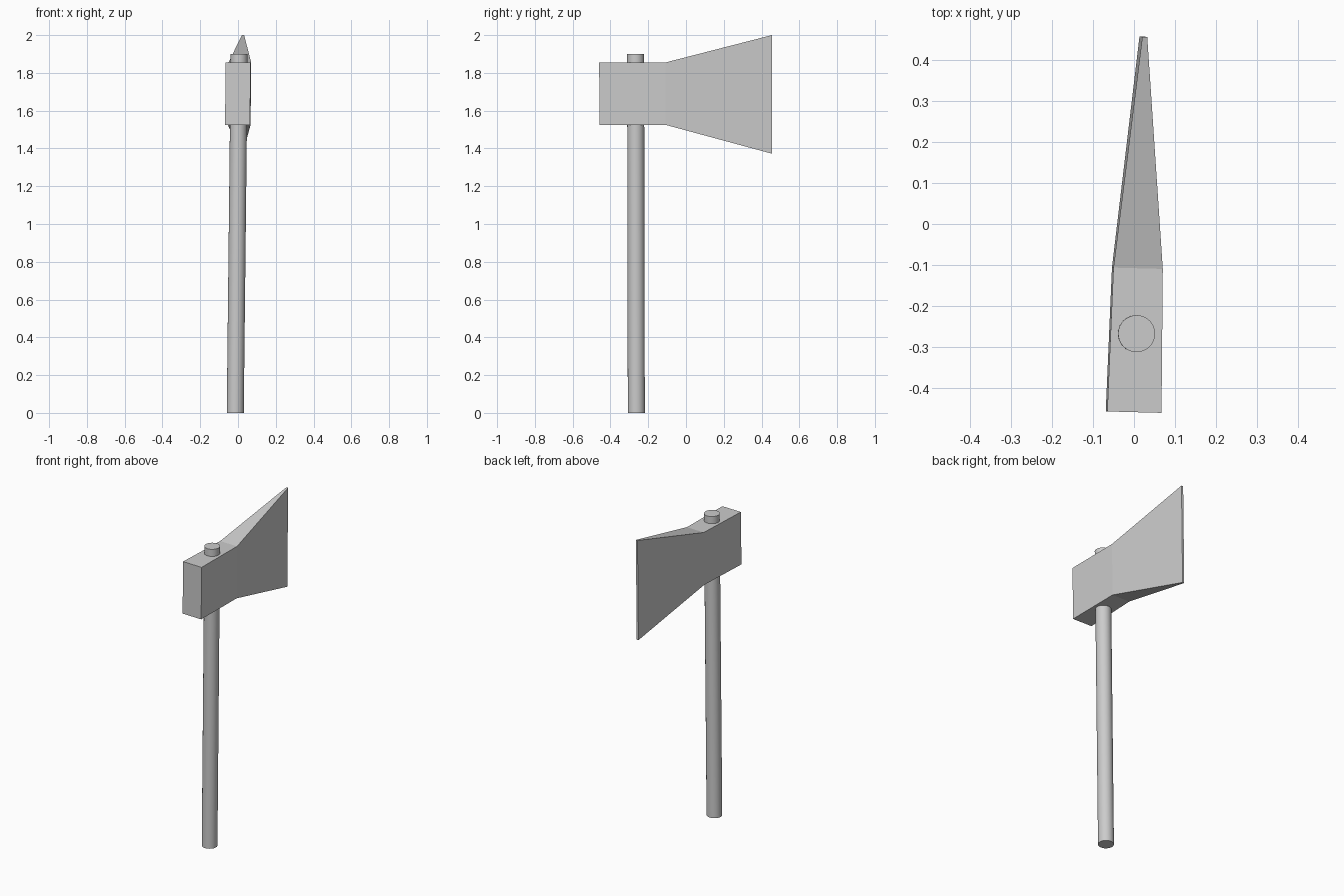
import bpy, bmesh
from mathutils import Matrix

if "Cube" in bpy.data.objects:
    bpy.data.objects.remove(bpy.data.objects["Cube"])

# Slight lean and twist shared by the whole axe
LEAN = Matrix(((1, 0.026, 0.011, -0.0076),
               (-0.026, 1, -0.002, 0.003),
               (0, 0, 1, 0),
               (0, 0, 0, 1)))


def finish(name, bm):
    bmesh.ops.recalc_face_normals(bm, faces=bm.faces)
    bm.transform(LEAN)
    mesh = bpy.data.meshes.new(name)
    bm.to_mesh(mesh)
    bm.free()
    obj = bpy.data.objects.new(name, mesh)
    bpy.context.collection.objects.link(obj)
    return obj


# Handle: a plain round shaft passing through the head
bm = bmesh.new()
bmesh.ops.create_cone(bm, cap_ends=True, segments=32, radius1=0.045,
                      radius2=0.045, depth=1.9,
                      matrix=Matrix.Translation((0, -0.266, 0.95)))
handle = finish("handle", bm)
bpy.context.view_layer.objects.active = handle
handle.select_set(True)
bpy.ops.object.shade_smooth_by_angle()

# Head: rectangular sections (y, half width, bottom, top) joined poll to edge
sections = [(-0.457, 0.066, 1.525, 1.855),
            (-0.107, 0.060, 1.525, 1.855),
            (0.456, 0.006, 1.372, 2.0)]
bm = bmesh.new()
rings = [[bm.verts.new((x, y, z)) for x, z in
          ((-w, lo), (w, lo), (w, hi), (-w, hi))]
         for y, w, lo, hi in sections]
for a, b in zip(rings, rings[1:]):
    for i in range(4):
        j = (i + 1) % 4
        bm.faces.new((a[i], a[j], b[j], b[i]))
bm.faces.new(rings[0])
bm.faces.new(rings[-1])
finish("axe_head", bm)
